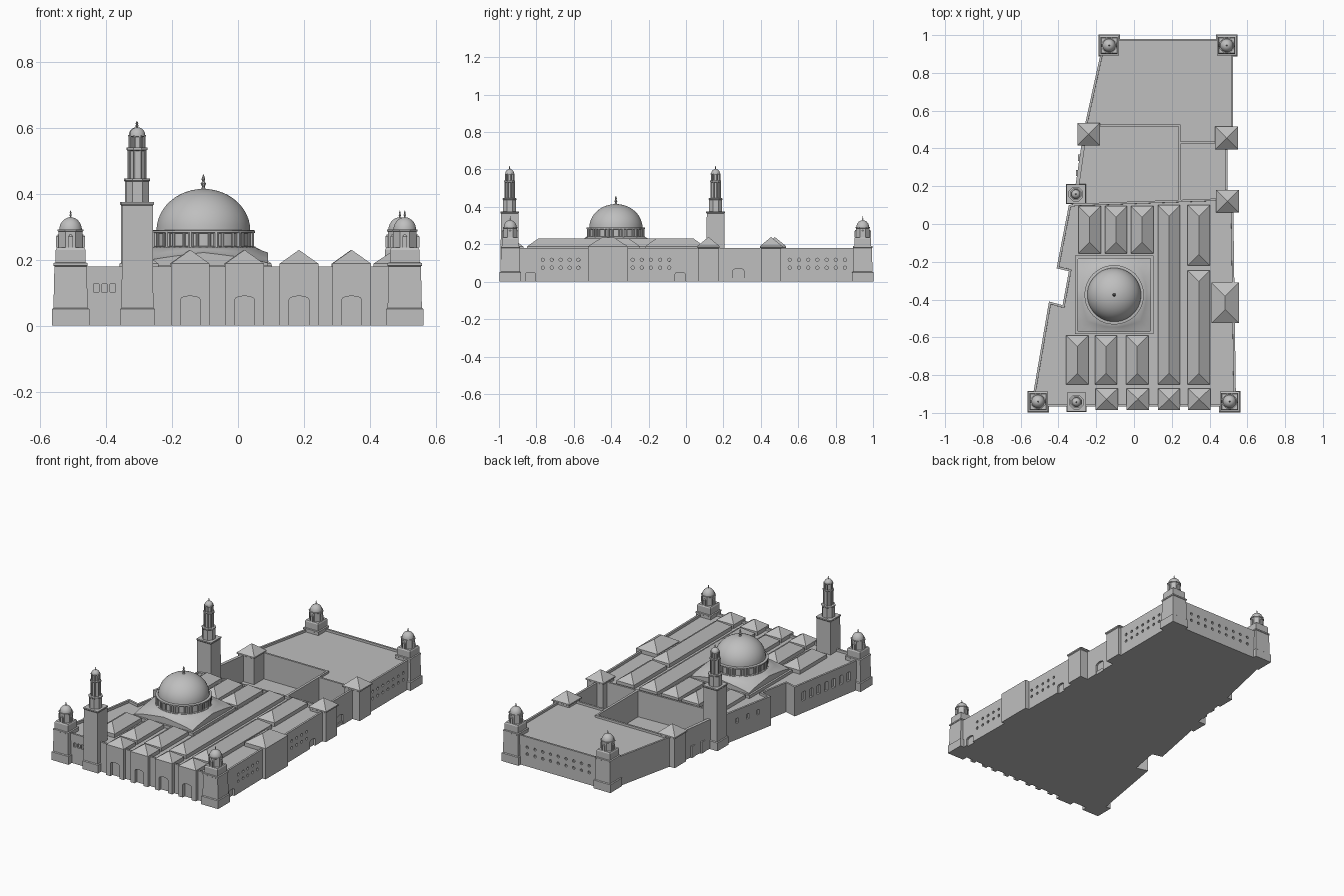
import bpy, bmesh, math
from mathutils import Vector, Matrix

if "Cube" in bpy.data.objects:
    bpy.data.objects.remove(bpy.data.objects["Cube"])

stone = bpy.data.materials.new("grey_stone")
stone.use_nodes = True
GREY = (0.52, 0.52, 0.52, 1)
stone.diffuse_color = GREY
stone.node_tree.nodes["Principled BSDF"].inputs["Base Color"].default_value = GREY


def finish(bm, name, smooth=False):
    bmesh.ops.recalc_face_normals(bm, faces=bm.faces)
    me = bpy.data.meshes.new(name)
    bm.to_mesh(me)
    bm.free()
    me.materials.append(stone)
    ob = bpy.data.objects.new(name, me)
    bpy.context.collection.objects.link(ob)
    if smooth:
        bpy.context.view_layer.objects.active = ob
        bpy.ops.object.select_all(action='DESELECT')
        ob.select_set(True)
        bpy.ops.object.shade_smooth_by_angle(angle=math.radians(35))
    return ob


def add_prism(bm, pts, z0, z1):
    """Extrude a plan outline; returns the top face."""
    low = [bm.verts.new((x, y, z0)) for x, y in pts]
    top = [bm.verts.new((x, y, z1)) for x, y in pts]
    bm.faces.new(low[::-1])
    for i in range(len(pts)):
        j = (i + 1) % len(pts)
        bm.faces.new((low[i], low[j], top[j], top[i]))
    return bm.faces.new(top)


def block(name, pts, z1, z0=0, parapet=0):
    bm = bmesh.new()
    top = add_prism(bm, pts, z0, z1)
    if parapet:
        bmesh.ops.recalc_face_normals(bm, faces=bm.faces)
        bmesh.ops.inset_region(bm, faces=[top], thickness=0.012, use_even_offset=True)
        bm.normal_update()
        bmesh.ops.inset_region(bm, faces=[top], thickness=0.0005)
        bmesh.ops.translate(bm, verts=top.verts, vec=(0, 0, -parapet))
    return finish(bm, name)


def rect(x0, x1, y0, y1):
    return [(x0, y0), (x1, y0), (x1, y1), (x0, y1)]


def add_lathe(bm, cx, cy, profile, n, square=False):
    """Stack of n-sided rings; square rings are given by half width."""
    off = math.pi / n
    k = 1 / math.cos(off) if square else 1
    rings = []
    for r, z in profile:
        rings.append([bm.verts.new((cx + r * k * math.cos(off + 2 * math.pi * i / n),
                                    cy + r * k * math.sin(off + 2 * math.pi * i / n), z)) for i in range(n)])
    for a, b in zip(rings, rings[1:]):
        for i in range(n):
            j = (i + 1) % n
            bm.faces.new((a[i], a[j], b[j], b[i]))
    bm.faces.new(rings[0][::-1])
    bm.faces.new(rings[-1])


def lathe(name, cx, cy, profile, n, square=False, smooth=False):
    bm = bmesh.new()
    add_lathe(bm, cx, cy, profile, n, square)
    return finish(bm, name, smooth)


def dome_profile(r, z, h, steps=10):
    return [(max(r * math.cos(a), 0.001), z + h * math.sin(a))
            for a in (math.pi / 2 * i / steps for i in range(steps + 1))]


def finial(name, x, y, z, h, r):
    lathe(name, x, y, [(r, z), (r * .5, z + h * .2), (r, z + h * .4), (r * .4, z + h * .55),
                       (r * .7, z + h * .7), (r * .1, z + h)], 8)


def hip_roof(name, x, y0, y1, w=0.118, base=0.188, peak=0.23, z0=0.15):
    """Low wall with a hipped roof whose ridge runs along y."""
    bm = bmesh.new()
    h = w / 2
    top = add_prism(bm, rect(x - h, x + h, y0, y1), z0, base)
    corners = list(top.verts)
    bm.faces.remove(top)
    hip = min(h, (y1 - y0) / 2 - 0.0005)
    a, b = bm.verts.new((x, y0 + hip, peak)), bm.verts.new((x, y1 - hip, peak))
    c = corners
    for f in ((c[0], c[1], a), (c[1], c[2], b, a), (c[2], c[3], b), (c[3], c[0], a, b)):
        bm.faces.new(f)
    return finish(bm, name)


# ---- openings, cut as shallow recesses
cuts = bmesh.new()


def opening(x, y, z, w, h, ang, kind="arch", depth=0.02):
    m = Matrix.Translation((x, y, z)) @ Matrix.Rotation(ang, 4, 'Z')
    r = w / 2
    if kind == "round":
        prof = [(r * math.cos(t * math.pi / 4), r + r * math.sin(t * math.pi / 4)) for t in range(8)]
    else:
        prof = [(-r, 0), (r, 0)] + [(r * math.cos(t * math.pi / 6), h - r * .35 + r * .35 * math.sin(t * math.pi / 6))
                                    for t in range(7)]
    a = [cuts.verts.new(m @ Vector((px, -depth, pz))) for px, pz in prof]
    b = [cuts.verts.new(m @ Vector((px, depth, pz))) for px, pz in prof]
    cuts.faces.new(a)
    cuts.faces.new(b[::-1])
    for i in range(len(a)):
        j = (i + 1) % len(a)
        cuts.faces.new((a[j], a[i], b[i], b[j]))


def row(p, q, n, z, w, h, kind="arch", depth=0.012):
    ang = math.atan2(q[1] - p[1], q[0] - p[0])
    for i in range(n):
        t = i / max(n - 1, 1)
        opening(p[0] + (q[0] - p[0]) * t, p[1] + (q[1] - p[1]) * t, z, w, h, ang, kind, depth)


def east(y):
    return (0.54 - 0.0144 * (y + 0.98), y)


for z in (0.066, 0.108):
    row(east(-0.765), east(-0.575), 5, z, 0.018, 0, "round")
    row(east(-0.285), east(-0.09), 5, z, 0.018, 0, "round")
    row((0.525, 0.555), (0.525, 0.85), 7, z, 0.018, 0, "round")
    row((-0.03, 0.98), (0.39, 0.98), 9, z, 0.018, 0, "round")
for y in (-0.83, -0.03):
    row(east(y - .001), east(y + .001), 1, -0.01, 0.055, 0.06)
row((0.495, 0.28), (0.495, 0.29), 1, -0.01, 0.06, 0.08)
row((-0.43, -0.965), (-0.38, -0.965), 3, 0.102, 0.017, 0.026)
row((-0.52, -0.83), (-0.462, -0.48), 7, 0.075, 0.026, 0.055)
row((-0.392, -0.14), (-0.36, 0.02), 3, 0.1, 0.02, 0.03)
bays = (-0.145, 0.02, 0.185, 0.345)
for x in bays:
    opening(x, -0.985, -0.01, 0.06, 0.1, 0)

# ---- main masses
walls = [
    block("prayer_hall", [(-0.545, -0.965), (0.54, -0.965), (0.525, 0.138), (-0.31, 0.108), (-0.345, 0.1),
                          (-0.41, -0.235), (-0.345, -0.25), (-0.378, -0.43), (-0.45, -0.41)], 0.18, parapet=0.015),
    block("rear_hall", [(-0.262, 0.515), (0.235, 0.515), (0.235, 0.425), (0.525, 0.425),
                        (0.525, 0.98), (-0.16, 0.98)], 0.18, parapet=0.013),
    block("court_east_wall", rect(0.482, 0.495, 0.13, 0.43), 0.18),
]
block("court_divider", rect(0.235, 0.25, 0.12, 0.43), 0.18)
block("court_floor", [(-0.33, 0.1), (0.49, 0.1), (0.49, 0.52), (-0.25, 0.52)], 0.02)
block("court_west_wall", [(-0.325, 0.1), (-0.305, 0.1), (-0.243, 0.53), (-0.262, 0.53)], 0.18)
for y in (0.27, 0.35):
    x = -0.298 + (y - 0.27) * 0.15
    block("west_porch", rect(x - 0.01, x + 0.015, y - 0.017, y + 0.017), 0.07)
for x in bays:
    walls.append(hip_roof("front_bay", x, -0.985, -0.87, z0=0))

# ---- apply the openings
cutter = finish(cuts, "opening_cutter")
cutter.hide_render = True
for ob in walls:
    mod = ob.modifiers.new("openings", 'BOOLEAN')
    mod.operation = 'DIFFERENCE'
    mod.solver = 'EXACT'
    mod.object = cutter
    ob.data = bpy.data.meshes.new_from_object(ob.evaluated_get(bpy.context.evaluated_depsgraph_get()))
    ob.modifiers.clear()
bpy.data.objects.remove(cutter)

# ---- hipped hall roofs
for x in (-0.235, -0.095, 0.043):
    hip_roof("north_roof", x, -0.155, 0.095)
for x in (-0.3, -0.148, 0.017):
    hip_roof("south_roof", x, -0.85, -0.59)
hip_roof("long_roof", 0.185, -0.85, 0.1)
hip_roof("east_roof_north", 0.343, -0.22, 0.1)
hip_roof("east_roof_south", 0.343, -0.85, -0.245)

# ---- pavilion towers on the side walls
for x, y, h in ((0.49, 0.455, 0.058), (0.495, 0.12, 0.058), (-0.24, 0.475, 0.058)):
    lathe("side_tower", x, y, [(h - .004, 0), (h - .004, 0.178), (h + .002, 0.182), (h + .002, 0.19),
                               (0.001, 0.238)], 4, square=True)
hip_roof("east_entrance", 0.483, -0.525, -0.31, w=0.145, peak=0.235, z0=0)

# ---- corner towers with small domed turrets
for x, y in ((-0.508, -0.94), (0.506, -0.94), (-0.132, 0.945), (0.491, 0.945)):
    lathe("corner_tower", x, y, [(0.057, 0), (0.057, 0.05), (0.052, 0.054), (0.049, 0.18), (0.052, 0.182),
                                 (0.052, 0.19), (0.045, 0.192), (0.045, 0.23), (0.041, 0.237)], 4, square=True)
    lathe("turret", x, y, [(0.036, 0.235), (0.036, 0.285), (0.039, 0.287), (0.039, 0.292)], 8, square=True)
    lathe("turret_dome", x, y, dome_profile(0.035, 0.29, 0.039, 7), 20, smooth=True)
    finial("turret_finial", x, y, 0.326, 0.024, 0.004)
    for i in range(4):
        m = Matrix.Rotation(i * math.pi / 2, 3, 'Z')
        c = m @ Vector((0.037, 0, 0))
        lathe("turret_niche", x + c.x, y + c.y, [(0.007, 0.237), (0.007, 0.27), (0.002, 0.277)], 4, square=True)

# ---- minarets
for x, y in ((-0.305, -0.943), (-0.308, 0.158)):
    lathe("minaret_shaft", x, y, [(0.053, 0), (0.053, 0.05), (0.048, 0.054), (0.047, 0.365), (0.05, 0.369),
                                  (0.05, 0.376)], 4, square=True)
    lathe("minaret_middle", x, y, [(0.035, 0.375), (0.035, 0.437), (0.038, 0.44), (0.038, 0.446),
                                   (0.022, 0.447), (0.022, 0.53), (0.03, 0.533), (0.03, 0.54),
                                   (0.016, 0.541), (0.016, 0.572), (0.026, 0.574), (0.026, 0.579)], 8, square=True)
    bm = bmesh.new()
    for i in range(8):
        a = math.pi / 8 + i * math.pi / 4
        for r, z0, z1 in ((0.026, 0.445, 0.535), (0.023, 0.538, 0.576)):
            add_lathe(bm, x + r * math.cos(a), y + r * math.sin(a), [(0.004, z0), (0.004, z1)], 6)
    finish(bm, "minaret_columns")
    lathe("minaret_dome", x, y, dome_profile(0.024, 0.578, 0.024, 6), 16, smooth=True)
    finial("minaret_finial", x, y, 0.598, 0.022, 0.004)

# ---- great dome on an arched square base
cx, cy = -0.105, -0.375
block("dome_platform", rect(cx - 0.208, cx + 0.208, cy - 0.208, cy + 0.208), 0.183, 0.15)
bm = bmesh.new()
N, loops = 48, []
for level in range(5):
    loop = []
    for i in range(N):
        a = 2 * math.pi * i / N
        c, s = math.cos(a), math.sin(a)
        side = 0.196 / max(abs(c), abs(s))
        arch = 0.19 + 0.032 * (1 - min(abs(c), abs(s)) / max(abs(c), abs(s))) ** 0.7
        t = max(level - 1, 0) / 3
        r = side * (1 - t) + 0.158 * t
        z = 0.17 if level == 0 else arch + (0.238 - arch) * t ** 1.3
        loop.append(bm.verts.new((cx + r * c, cy + r * s, z)))
    loops.append(loop)
for a, b in zip(loops, loops[1:]):
    for i in range(N):
        bm.faces.new((a[i], a[(i + 1) % N], b[(i + 1) % N], b[i]))
bm.faces.new(loops[-1])
finish(bm, "dome_base", smooth=True)

lathe("drum", cx, cy, [(0.158, 0.23), (0.158, 0.24), (0.149, 0.242), (0.149, 0.28), (0.157, 0.282),
                       (0.157, 0.289), (0.143, 0.291)], 48, smooth=True)
bm = bmesh.new()
for i in range(12):
    a = math.pi / 12 + i * math.pi / 6
    for da, w in ((0, 0.009), (0.14, 0.005), (-0.14, 0.005)):
        add_lathe(bm, cx + 0.15 * math.cos(a + da), cy + 0.15 * math.sin(a + da), [(w, 0.236), (w, 0.284)], 8)
finish(bm, "drum_buttresses")
lathe("great_dome", cx, cy, dome_profile(0.143, 0.288, 0.127, 12), 32, smooth=True)
finial("great_finial", cx, cy, 0.412, 0.047, 0.009)
